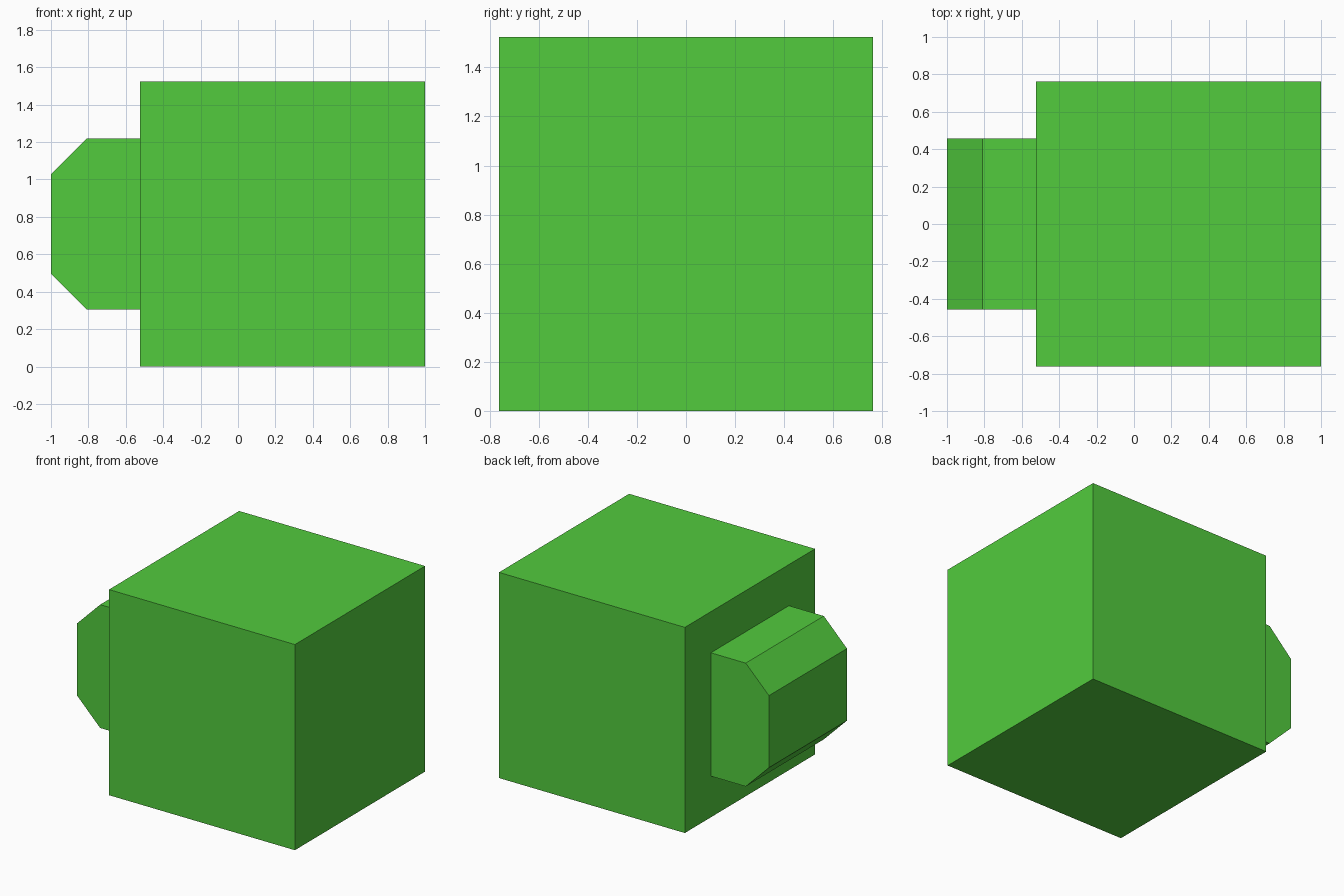
import bpy, bmesh

if "Cube" in bpy.data.objects:
    bpy.data.objects.remove(bpy.data.objects["Cube"])

green = bpy.data.materials.new("green")
green.diffuse_color = (0.084, 0.597, 0.047, 1)
green.use_nodes = True
green.node_tree.nodes["Principled BSDF"].inputs["Base Color"].default_value = green.diffuse_color


def prism(name, profile, half_depth):
    """Extrude an x-z profile symmetrically along y."""
    bm = bmesh.new()
    face = bm.faces.new([bm.verts.new((x, -half_depth, z)) for x, z in profile])
    ext = bmesh.ops.extrude_face_region(bm, geom=[face], use_keep_orig=True)
    verts = [g for g in ext["geom"] if isinstance(g, bmesh.types.BMVert)]
    bmesh.ops.translate(bm, verts=verts, vec=(0, 2 * half_depth, 0))
    bmesh.ops.recalc_face_normals(bm, faces=bm.faces)
    mesh = bpy.data.meshes.new(name)
    bm.to_mesh(mesh)
    bm.free()
    mesh.materials.append(green)
    obj = bpy.data.objects.new(name, mesh)
    bpy.context.collection.objects.link(obj)
    return obj


SIZE = 1.524           # cube edge
MID = SIZE / 2         # centre height
JOIN = 1 - SIZE        # cube's left face

# Main cube
prism("body", [(JOIN, 0), (1, 0), (1, SIZE), (JOIN, SIZE)], SIZE / 2)

# Side block with chamfered upper and lower outer edges
upper = [(JOIN, 0.457), (-0.81, 0.457), (-1, 0.267)]
lower = [(x, -z) for x, z in reversed(upper)]
prism("side_block", [(x, MID + z) for x, z in upper + lower], 0.457)
